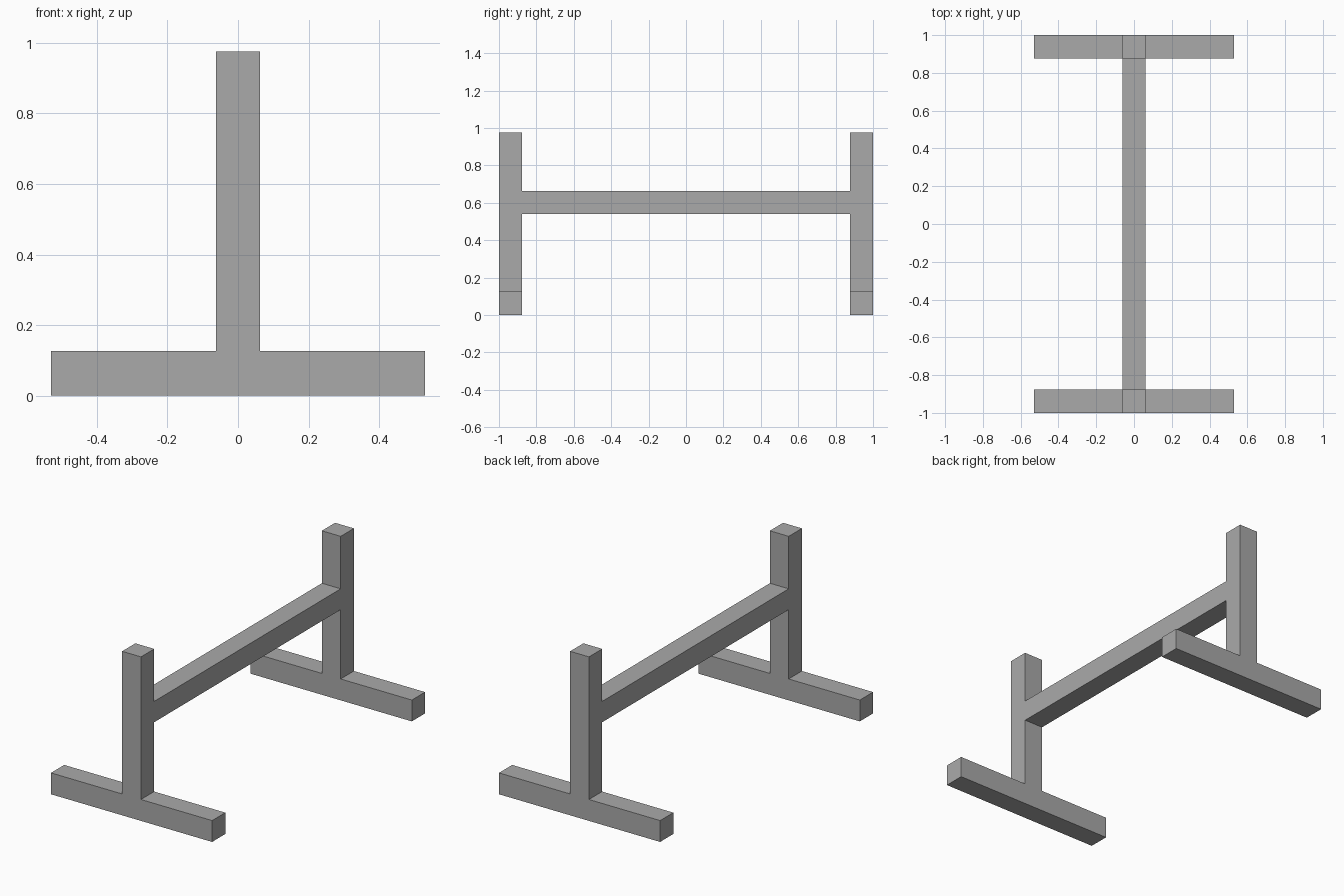
import bpy
import bmesh
from mathutils import Vector

cube = bpy.data.objects.get("Cube")
if cube:
    bpy.data.objects.remove(cube, do_unlink=True)

# Main measurements
HALF_POST = 0.062
HALF_FOOT = 0.53
OUTER_Y, INNER_Y = 1.0, 0.876
LEVELS = [0.0, 0.127, 0.539, 0.663, 0.975]  # foot top, beam bottom, beam top, post top

grey = bpy.data.materials.new("plain grey")
grey.use_nodes = True
colour = (0.4, 0.4, 0.4, 1)
grey.diffuse_color = colour
grey.node_tree.nodes["Principled BSDF"].inputs["Base Color"].default_value = colour

bm = bmesh.new()


def extrude_side(direction, bottom, top, distance):
    """Pull out the post face that looks along direction between two heights."""
    bm.normal_update()
    direction = Vector(direction)
    middle = (bottom + top) / 2
    face = next(f for f in bm.faces if f.normal.dot(direction) > 0.9
                and abs(f.calc_center_median().z - middle) < 0.01)
    result = bmesh.ops.extrude_face_region(bm, geom=[face])["geom"]
    verts = [g for g in result if isinstance(g, bmesh.types.BMVert)]
    bmesh.ops.translate(bm, verts=verts, vec=direction * distance)
    if face.is_valid:
        bm.faces.remove(face)
    return [g for g in result if isinstance(g, bmesh.types.BMFace)]


# Front post, stacked up level by level
corners = [(-HALF_POST, -OUTER_Y), (HALF_POST, -OUTER_Y),
           (HALF_POST, -INNER_Y), (-HALF_POST, -INNER_Y)]
rings = [[bm.verts.new((x, y, z)) for x, y in corners] for z in LEVELS]
for low, high in zip(rings, rings[1:]):
    for i in range(4):
        j = (i + 1) % 4
        bm.faces.new((low[i], low[j], high[j], high[i]))
bm.faces.new(rings[0][::-1])
bm.faces.new(rings[-1])

# Foot arms on both sides
for side in (-1, 1):
    extrude_side((side, 0, 0), LEVELS[0], LEVELS[1], HALF_FOOT - HALF_POST)

# Half of the beam, left open at the middle for the mirror
cap = extrude_side((0, 1, 0), LEVELS[2], LEVELS[3], INNER_Y)
bmesh.ops.delete(bm, geom=cap, context="FACES_ONLY")

# Merge flush faces so the joints disappear
bmesh.ops.recalc_face_normals(bm, faces=bm.faces)
bmesh.ops.dissolve_limit(bm, angle_limit=0.01, verts=bm.verts, edges=bm.edges)

mesh = bpy.data.meshes.new("trestle_stand")
bm.to_mesh(mesh)
bm.free()
mesh.materials.append(grey)
stand = bpy.data.objects.new("trestle_stand", mesh)
bpy.context.collection.objects.link(stand)

# Back post, foot and other half of the beam
mirror = stand.modifiers.new("front_to_back", "MIRROR")
mirror.use_axis = (False, True, False)
mirror.use_clip = True
